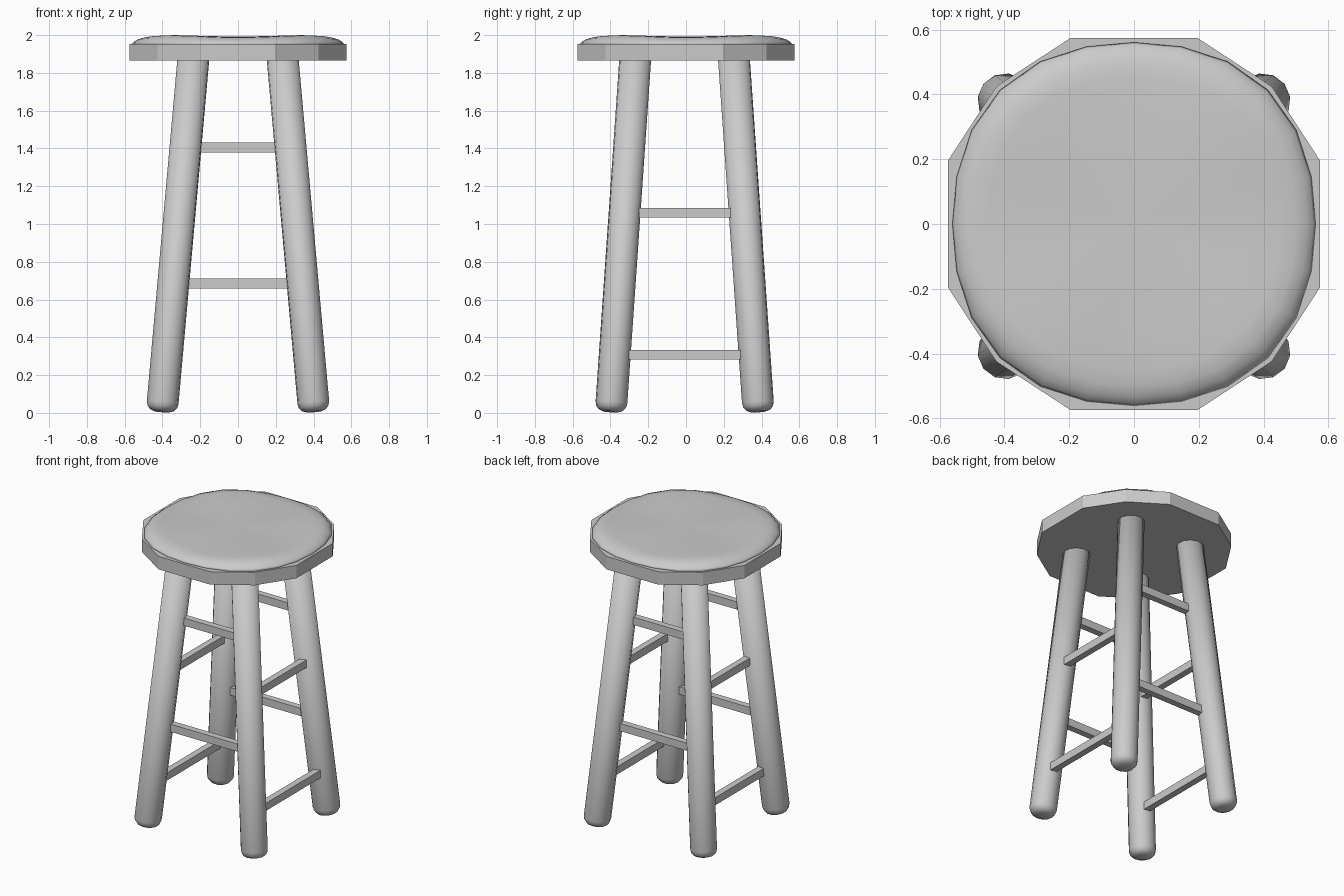
import bpy
import bmesh
import math
from mathutils import Vector

cube = bpy.data.objects.get("Cube")
if cube:
    bpy.data.objects.remove(cube, do_unlink=True)

# Single grey paint
grey = bpy.data.materials.new("grey")
grey.use_nodes = True
tone = (0.6, 0.6, 0.6, 1)
grey.diffuse_color = tone
grey.node_tree.nodes["Principled BSDF"].inputs["Base Color"].default_value = tone


def finish(name, bm, smooth):
    bmesh.ops.recalc_face_normals(bm, faces=bm.faces[:])
    mesh = bpy.data.meshes.new(name)
    bm.to_mesh(mesh)
    bm.free()
    mesh.materials.append(grey)
    for poly in mesh.polygons:
        poly.use_smooth = smooth
    obj = bpy.data.objects.new(name, mesh)
    bpy.context.collection.objects.link(obj)
    return obj


def loft(name, rings, smooth):
    """Skin closed rings of points and cap both ends."""
    bm = bmesh.new()
    loops = [[bm.verts.new(p) for p in ring] for ring in rings]
    n = len(loops[0])
    for low, high in zip(loops, loops[1:]):
        for i in range(n):
            j = (i + 1) % n
            bm.faces.new((low[i], low[j], high[j], high[i]))
    bm.faces.new(loops[0][::-1])
    bm.faces.new(loops[-1])
    return finish(name, bm, smooth)


def box(name, low, high):
    corners = [(low.x, low.y), (high.x, low.y), (high.x, high.y), (low.x, high.y)]
    return loft(name, [[(x, y, z) for x, y in corners] for z in (low.z, high.z)], False)


# Twelve-sided seat board
quarter = [(0.575, 0.195), (0.425, 0.425), (0.195, 0.575)]
outline = []
for turn in range(4):
    outline += quarter
    quarter = [(-y, x) for x, y in quarter]
outline = outline[-3:] + outline[:-3]
loft("seat_board", [[(x, y, z) for x, y in outline] for z in (1.865, 1.953)], False)

# Soft cushion with slightly raised corners
cushion_profile = [(1, 1.95, 0), (0.985, 1.962, 0.003), (0.95, 1.976, 0.007),
                   (0.89, 1.986, 0.012), (0.8, 1.989, 0.011),
                   (0.6, 1.991, 0.006), (0.3, 1.992, 0.002), (0.05, 1.992, 0)]
rings = []
for scale, z, lift in cushion_profile:
    ring = []
    for i in range(24):
        a = math.tau * i / 24
        corner = math.sin(2 * a) ** 2
        r = scale * (0.563 + 0.024 * corner)
        ring.append((r * math.cos(a), r * math.sin(a), z + lift * corner))
    rings.append(ring)
loft("seat_cushion", rings, True)


# Splayed round legs with rounded feet
FOOT_Z, TOP_Z = 0.006, 1.9
LEG_Y = {-1: (0.398, 0.267), 1: (0.384, 0.252)}
LEG_X = (0.403, 0.234)


def leg_at(sx, sy, z):
    t = (z - FOOT_Z) / (TOP_Z - FOOT_Z)
    x = LEG_X[0] + (LEG_X[1] - LEG_X[0]) * t
    y = LEG_Y[sy][0] + (LEG_Y[sy][1] - LEG_Y[sy][0]) * t
    return Vector((sx * x, sy * y, z))


sides = {-1: "right", 1: "left"}
ends = {-1: "front", 1: "back"}
for sx in sides:
    for sy in ends:
        foot, top = leg_at(sx, sy, FOOT_Z), leg_at(sx, sy, TOP_Z)
        axis = top - foot
        turn = axis.to_track_quat('Z', 'Y')
        length = axis.length
        profile = [(0.04, 0), (0.066, 0.01), (0.08, 0.028), (0.085, 0.05), (0.085, length)]
        rings = [[foot + turn @ Vector((r * math.cos(math.tau * i / 12),
                                        r * math.sin(math.tau * i / 12), h))
                  for i in range(12)] for r, h in profile]
        loft(f"{ends[sy]}_{sides[sx]}_leg", rings, True)

# Square rungs, at staggered heights on neighbouring sides
HALF = Vector((0.022, 0.022, 0.026))
GAP = 0.075
for level, z in (("lower", 0.685), ("upper", 1.405)):
    for sy in ends:
        a, b = leg_at(-1, sy, z), leg_at(1, sy, z)
        shift = Vector((0, -sy * 0.02, 0))
        inset = Vector((GAP + HALF.x, 0, 0))
        box(f"{level}_{ends[sy]}_rung", a + shift + inset - HALF, b + shift - inset + HALF)
for level, z in (("lower", 0.308), ("upper", 1.06)):
    for sx in sides:
        a, b = leg_at(sx, -1, z), leg_at(sx, 1, z)
        shift = Vector((0.02, 0, 0))
        inset = Vector((0, GAP + HALF.y, 0))
        box(f"{level}_{sides[sx]}_rung", a + shift + inset - HALF, b + shift - inset + HALF)
